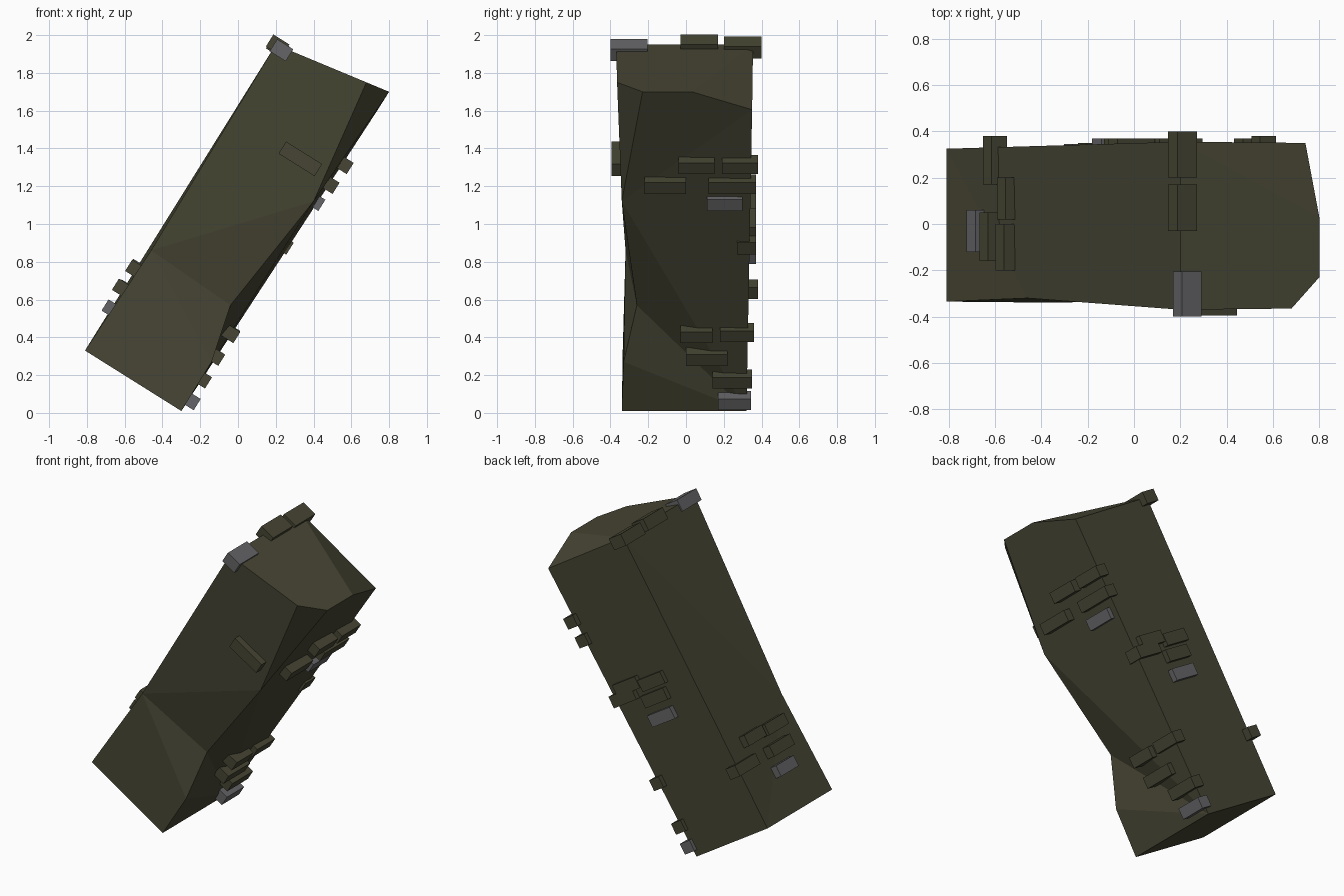
import bpy, bmesh, math

if "Cube" in bpy.data.objects:
    bpy.data.objects.remove(bpy.data.objects["Cube"])

def material(name, rgb):
    m = bpy.data.materials.new(name)
    m.diffuse_color = (*rgb, 1)
    m.use_nodes = True
    m.node_tree.nodes["Principled BSDF"].inputs["Base Color"].default_value = m.diffuse_color
    return m

OLIVE = material("olive_stone", (0.062, 0.060, 0.034))
GREY = material("grey_stone", (0.130, 0.128, 0.135))
TILT = math.radians(32)          # lean of the pillar about y

def add_object(name, bm, mat):
    bmesh.ops.recalc_face_normals(bm, faces=bm.faces)
    me = bpy.data.meshes.new(name)
    bm.to_mesh(me)
    bm.free()
    me.materials.append(mat)
    ob = bpy.data.objects.new(name, me)
    bpy.context.collection.objects.link(ob)
    return ob

# Leaning pillar with chipped top and worn front edge
points = {
    "A": (0.20, -0.37, 1.95), "a": (0.20, 0.355, 1.95),    # upper left edge
    "B": (0.68, -0.365, 1.75), "C": (0.80, -0.23, 1.70),   # chipped top
    "D": (0.80, 0.03, 1.70), "E": (0.74, 0.35, 1.605),
    "P": (0.40, -0.34, 1.12), "Q": (-0.04, -0.26, 0.57),   # worn edge
    "R": (-0.14, -0.33, 0.27), "K": (-0.46, -0.32, 0.86),
    "F": (-0.81, -0.335, 0.33), "f": (-0.81, 0.325, 0.33), # foot
    "G": (-0.30, -0.34, 0.01), "g": (-0.30, 0.32, 0.01),
}
faces = ["ABCDa", "aDE",                          # top
         "ABPK", "KPQ", "KQR", "KRGF",            # front
         "BCP", "CDEP", "PEg", "PgQ", "QgR", "RgG",  # underside
         "aEgf",                                  # back
         "AaK", "Kaf", "KfF",                     # left
         "GgfF"]                                  # foot
bm = bmesh.new()
v = {k: bm.verts.new(p) for k, p in points.items()}
for f in faces:
    bm.faces.new([v[c] for c in f])
add_object("pillar", bm, OLIVE)

def brick(name, centre, size, mat=OLIVE):
    bm = bmesh.new()
    bmesh.ops.create_cube(bm, size=1)
    bmesh.ops.scale(bm, vec=size, verts=bm.verts)
    ob = add_object(name, bm, mat)
    ob.location = centre
    ob.rotation_euler.y = TILT

# Bricks on the underside, left side and top: x, z, y from, y to, grey?
edge_bricks = {
    "right_brick": [
        (0.56, 1.315, -0.04, 0.15, 0), (0.56, 1.315, 0.19, 0.38, 0),
        (0.485, 1.21, -0.22, 0.00, 0), (0.485, 1.21, 0.12, 0.37, 0),
        (0.41, 1.12, 0.11, 0.30, 1),
        (-0.04, 0.42, -0.03, 0.14, 0), (-0.04, 0.425, 0.18, 0.36, 0),
        (-0.12, 0.30, 0.00, 0.22, 0), (-0.19, 0.18, 0.14, 0.35, 0),
        (-0.25, 0.065, 0.17, 0.345, 1)],
    "left_brick": [
        (-0.60, 0.655, 0.17, 0.38, 0), (-0.54, 0.765, 0.02, 0.20, 0),
        (-0.615, 0.66, -0.16, 0.05, 0), (-0.545, 0.76, -0.20, 0.00, 0),
        (-0.67, 0.55, -0.12, 0.06, 1)],
    "top_brick": [
        (0.23, 1.92, -0.40, -0.205, 1), (0.21, 1.945, -0.03, 0.17, 0),
        (0.21, 1.935, 0.20, 0.40, 0)],
}
for group, rows in edge_bricks.items():
    depth, height = (0.10, 0.075) if group == "top_brick" else (0.08, 0.07)
    for i, (x, z, y0, y1, grey) in enumerate(rows):
        brick(f"{group}_{i}", (x, (y0 + y1) / 2, z), (depth, y1 - y0, height),
              GREY if grey else OLIVE)

# Bricks on the back face
for i, (x, z, grey) in enumerate([(0.17, 1.00, 0), (-0.01, 1.08, 0),
                                  (0.195, 0.92, 0), (-0.03, 0.98, 0),
                                  (-0.08, 0.87, 1)]):
    brick(f"back_brick_{i}", (x, 0.32, z), (0.19, 0.10, 0.075),
          GREY if grey else OLIVE)

# Single brick on the front face
brick("front_brick", (0.33, -0.35, 1.345), (0.225, 0.09, 0.075))
